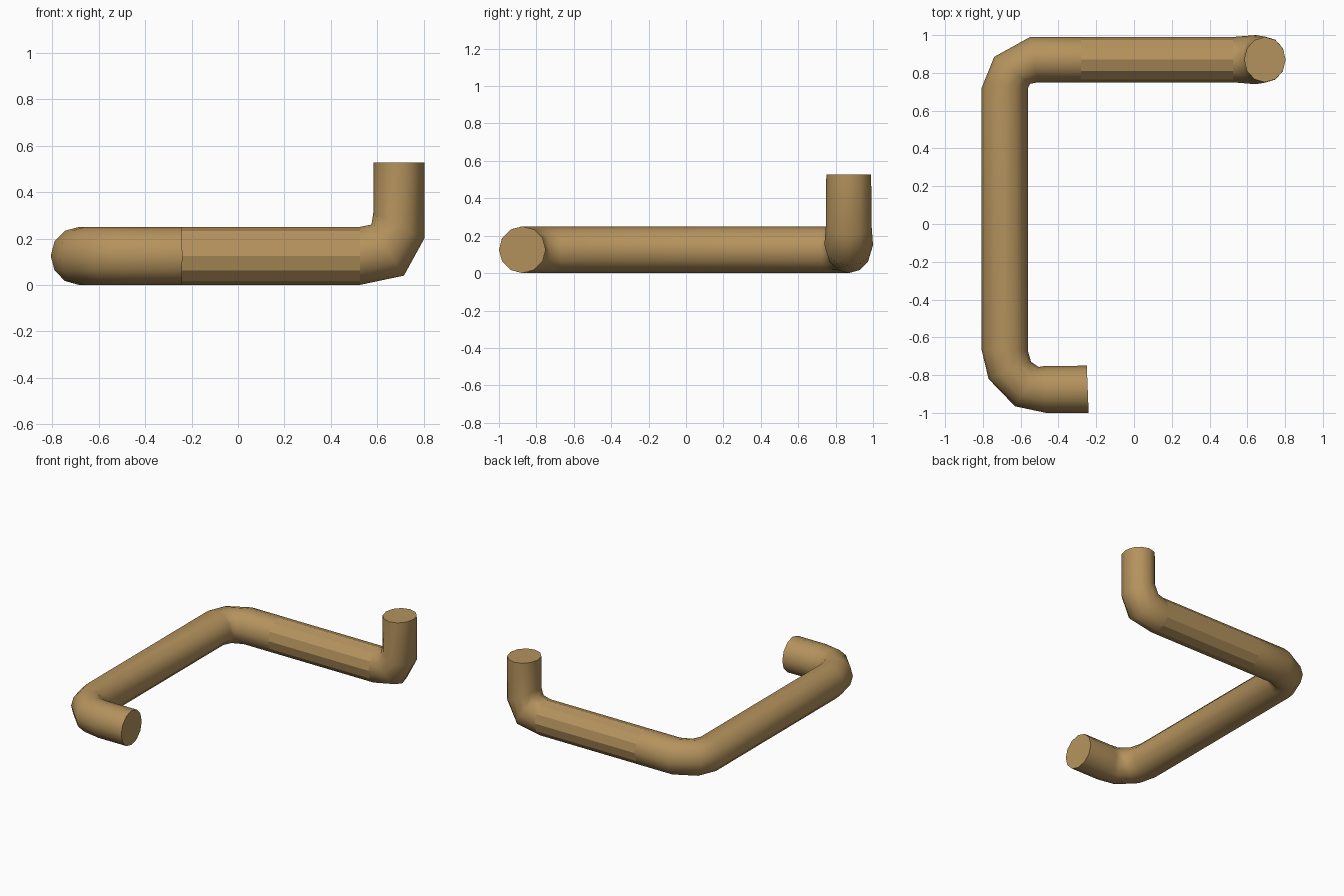
import bpy, bmesh, math
from mathutils import Vector

if "Cube" in bpy.data.objects:
    bpy.data.objects.remove(bpy.data.objects["Cube"])

SIDES = 12
R = 0.125

# Flat part of the run: (outer, inner) xy points of each ring
flat_run = [
    ((-0.24, -1.0), (-0.25, -0.75)),
    ((-0.465, -1.0), (-0.475, -0.752)),
    ((-0.63, -0.965), (-0.505, -0.757)),
    ((-0.77, -0.82), (-0.545, -0.73)),
    ((-0.807, -0.665), (-0.562, -0.67)),
    ((-0.807, 0.72), (-0.562, 0.72)),
    ((-0.74, 0.885), (-0.55, 0.742)),
    ((-0.55, 0.99), (-0.51, 0.75)),
    ((-0.28, 0.99), (-0.28, 0.75)),
]
# Upturned end: (outer, inner) xz points and half width in y
upturn = [
    ((0.525, 0.0), (0.525, 0.25), 0.12),
    ((0.715, 0.04), (0.575, 0.26), 0.13),
    ((0.803, 0.20), (0.583, 0.31), 0.122),
    ((0.803, 0.527), (0.583, 0.527), 0.12),
]

# Each ring is a centre and two half axes
rings = []
for o, i in flat_run:
    o, i = Vector((*o, R)), Vector((*i, R))
    rings.append(((o + i) / 2, (o - i) / 2, Vector((0, 0, R))))
for o, i, w in upturn:
    o, i = Vector((o[0], 0.87, o[1])), Vector((i[0], 0.87, i[1]))
    rings.append(((o + i) / 2, Vector((0, w, 0)), (i - o) / 2))

bm = bmesh.new()
loops = []
for c, a, b in rings:
    angles = [2 * math.pi * k / SIDES for k in range(SIDES)]
    loops.append([bm.verts.new(c + a * math.cos(t) + b * math.sin(t)) for t in angles])

# Pipe wall: smooth, except the faceted straight before the upturn
for n, (l0, l1) in enumerate(zip(loops, loops[1:])):
    for k in range(SIDES):
        j = (k + 1) % SIDES
        f = bm.faces.new((l0[k], l0[j], l1[j], l1[k]))
        f.smooth = n != len(flat_run) - 1

# End caps
for loop in (loops[0], loops[-1]):
    cap = bm.faces.new(loop)
    for e in cap.edges:
        e.smooth = False
bmesh.ops.recalc_face_normals(bm, faces=bm.faces)

mesh = bpy.data.meshes.new("bent_pipe")
bm.to_mesh(mesh)
bm.free()
pipe = bpy.data.objects.new("bent_pipe", mesh)
bpy.context.collection.objects.link(pipe)

mat = bpy.data.materials.new("tan_pipe")
mat.diffuse_color = (0.46, 0.29, 0.11, 1)
mat.use_nodes = True
mat.node_tree.nodes["Principled BSDF"].inputs["Base Color"].default_value = mat.diffuse_color
mesh.materials.append(mat)
